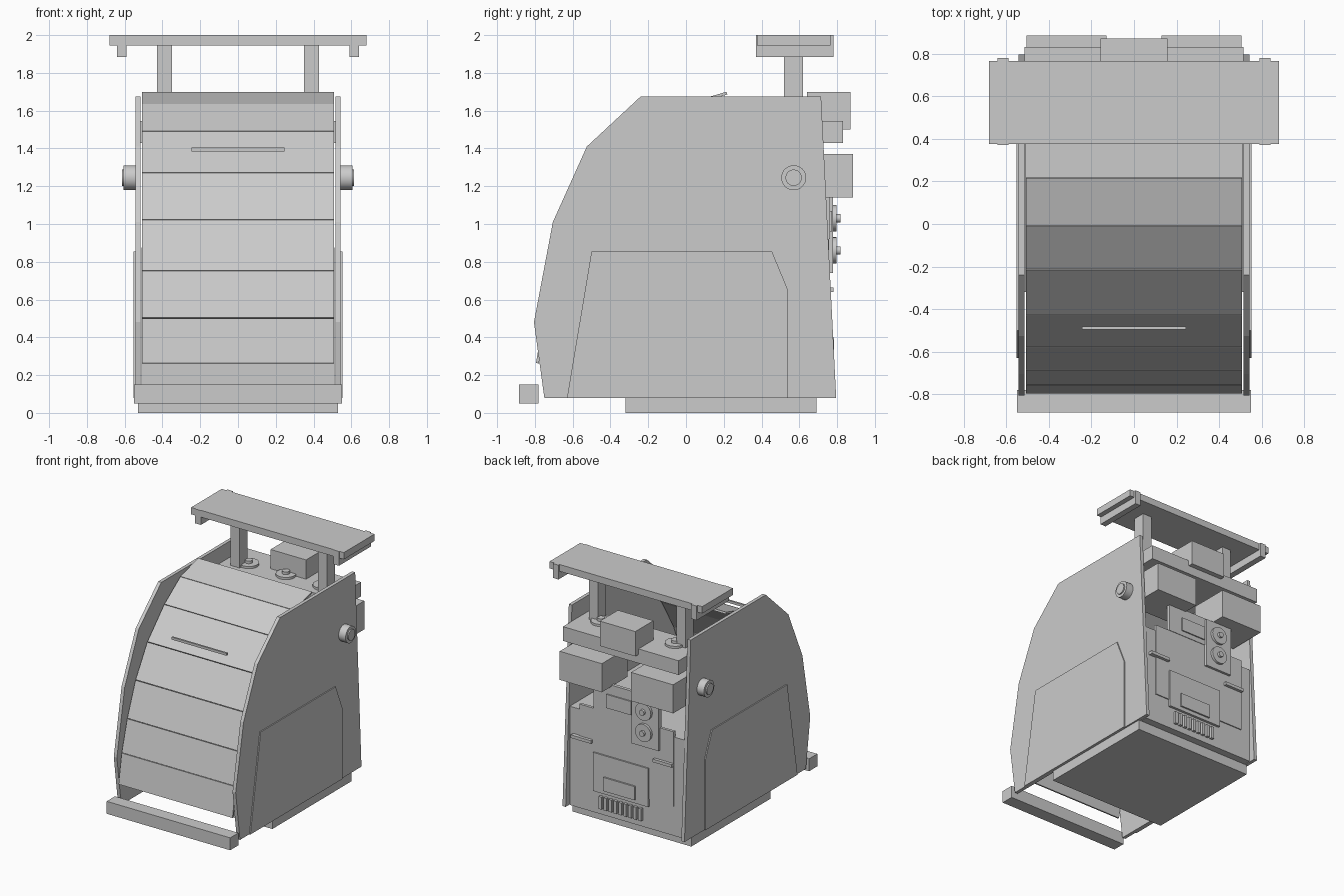
import bpy, bmesh
from math import pi
from mathutils import Matrix, Vector

cube = bpy.data.objects.get("Cube")
if cube:
    bpy.data.objects.remove(cube, do_unlink=True)

grey = bpy.data.materials.new("plain grey")
grey.use_nodes = True
grey.diffuse_color = (0.6, 0.6, 0.6, 1)
grey.node_tree.nodes["Principled BSDF"].inputs["Base Color"].default_value = grey.diffuse_color


def finish(name, bm):
    bmesh.ops.recalc_face_normals(bm, faces=bm.faces)
    mesh = bpy.data.meshes.new(name)
    bm.to_mesh(mesh)
    bm.free()
    mesh.materials.append(grey)
    obj = bpy.data.objects.new(name, mesh)
    bpy.context.collection.objects.link(obj)
    return obj


def box(name, x, y, z):
    """Box from (low, high) ranges on each axis."""
    bm = bmesh.new()
    bmesh.ops.create_cube(bm, size=1)
    for v in bm.verts:
        v.co = [r[0] if c < 0 else r[1] for c, r in zip(v.co, (x, y, z))]
    return finish(name, bm)


def prism(name, outline, x0, x1):
    """Outline in (y, z) extruded along x."""
    bm = bmesh.new()
    face = bm.faces.new([bm.verts.new((x0, y, z)) for y, z in outline])
    out = bmesh.ops.extrude_face_region(bm, geom=[face])
    verts = [g for g in out["geom"] if isinstance(g, bmesh.types.BMVert)]
    bmesh.ops.translate(bm, verts=verts, vec=(x1 - x0, 0, 0))
    return finish(name, bm)


def disc(name, centre, radius, depth, axis):
    bm = bmesh.new()
    turn = {"x": Matrix.Rotation(pi / 2, 4, "Y"),
            "y": Matrix.Rotation(pi / 2, 4, "X"), "z": Matrix()}[axis]
    bmesh.ops.create_cone(bm, cap_ends=True, segments=32, radius1=radius, radius2=radius,
                          depth=depth, matrix=Matrix.Translation(centre) @ turn)
    obj = finish(name, bm)
    for p in obj.data.polygons:
        p.use_smooth = len(p.vertices) == 4
    for e in obj.data.edges:
        e.use_edge_sharp = abs(e.vertices[0] - e.vertices[1]) != 1
    return obj


def pair(a, b, side):
    return tuple(sorted((a * side, b * side)))


# Body and base
box("base", (-.53, .53), (-.32, .69), (0, .08))
box("body", (-.51, .51), (-.32, .75), (.08, .875))
box("front_bumper", (-.55, .55), (-.885, -.78), (.05, .15))

# Side walls with raised plates and pivot knobs
wall = [(-.75, .08), (-.805, .48), (-.705, 1.01), (-.525, 1.41), (-.24, 1.675),
        (.715, 1.675), (.795, .08)]
plate = [(-.63, .08), (-.5, .855), (.455, .855), (.54, .65), (.54, .08)]
for side, label in ((1, "left"), (-1, "right")):
    prism(label + "_wall", wall, .515 * side, .543 * side)
    prism(label + "_wall_plate", plate, .543 * side, .552 * side)
    disc(label + "_knob", (.572 * side, .57, 1.245), .066, .066, "x")
    disc(label + "_knob_cap", (.58 * side, .57, 1.245), .043, .07, "x")

# Curved shutter of flat slats
track = [Vector(p) for p in ((.215, 1.7), (-.01, 1.635), (-.215, 1.49), (-.43, 1.27),
                             (-.58, 1.02), (-.685, .75), (-.755, .5), (-.795, .26))]
for i, (a, b) in enumerate(zip(track, track[1:])):
    along = (b - a).normalized()
    inward = Vector((-along.y, along.x)) * .015
    b = b - along * .004
    prism(f"shutter_slat_{i + 1}", [a, b, b + inward, a + inward], -.507, .507)
box("shutter_handle", (-.245, .245), (-.495, -.48), (1.385, 1.405))

# Canopy on two posts
box("canopy", (-.68, .68), (.375, .765), (1.945, 2))
for side, label in ((1, "left"), (-1, "right")):
    box(label + "_canopy_rail", pair(.59, .64, side), (.37, .78), (1.885, 2))
    box(label + "_post", pair(.35, .43, side), (.52, .62), (1.54, 1.945))

# Rear shelf with its boxes and dials
box("rear_shelf", (-.515, .515), (.48, .83), (1.43, 1.545))
box("shelf_box", (-.158, .158), (.64, .87), (1.5, 1.7))
box("left_rear_box", (.13, .505), (.56, .885), (1.14, 1.37))
box("right_rear_box", (-.505, -.13), (.56, .885), (1.14, 1.37))
for i in (-1, 0, 1):
    disc(f"shelf_dial_{i + 2}", (.33 * i, .61, 1.553), .075, .02, "z")
    disc(f"shelf_dial_knob_{i + 2}", (.33 * i, .61, 1.57), .028, .03, "z")

# Rear machinery panel
box("rear_board", (-.42, .42), (.735, .758), (.32, .92))
box("upper_rear_plate", (-.28, .29), (.735, .762), (.92, 1.15))
box("upper_rear_screen", (-.05, .17), (.75, .772), (.96, 1.07))
box("dial_plate", (-.3, -.06), (.74, .778), (.74, 1.14))
for i, z in enumerate((.86, 1.03)):
    disc(f"rear_dial_{i + 1}", (-.175, .785, z), .07, .026, "y")
    disc(f"rear_dial_hub_{i + 1}", (-.175, .80, z), .022, .035, "y")
box("lower_rear_plate", (-.2, .29), (.74, .77), (.26, .57))
box("lower_rear_screen", (-.09, .19), (.76, .783), (.29, .4))
box("left_strip", (.3, .48), (.74, .782), (.64, .665))
box("right_strip", (-.42, -.25), (.74, .782), (.64, .665))
for i in range(9):
    x = -.14 + i * .044
    box(f"vent_fin_{i + 1}", (x, x + .026), (.74, .772), (.13, .23))
